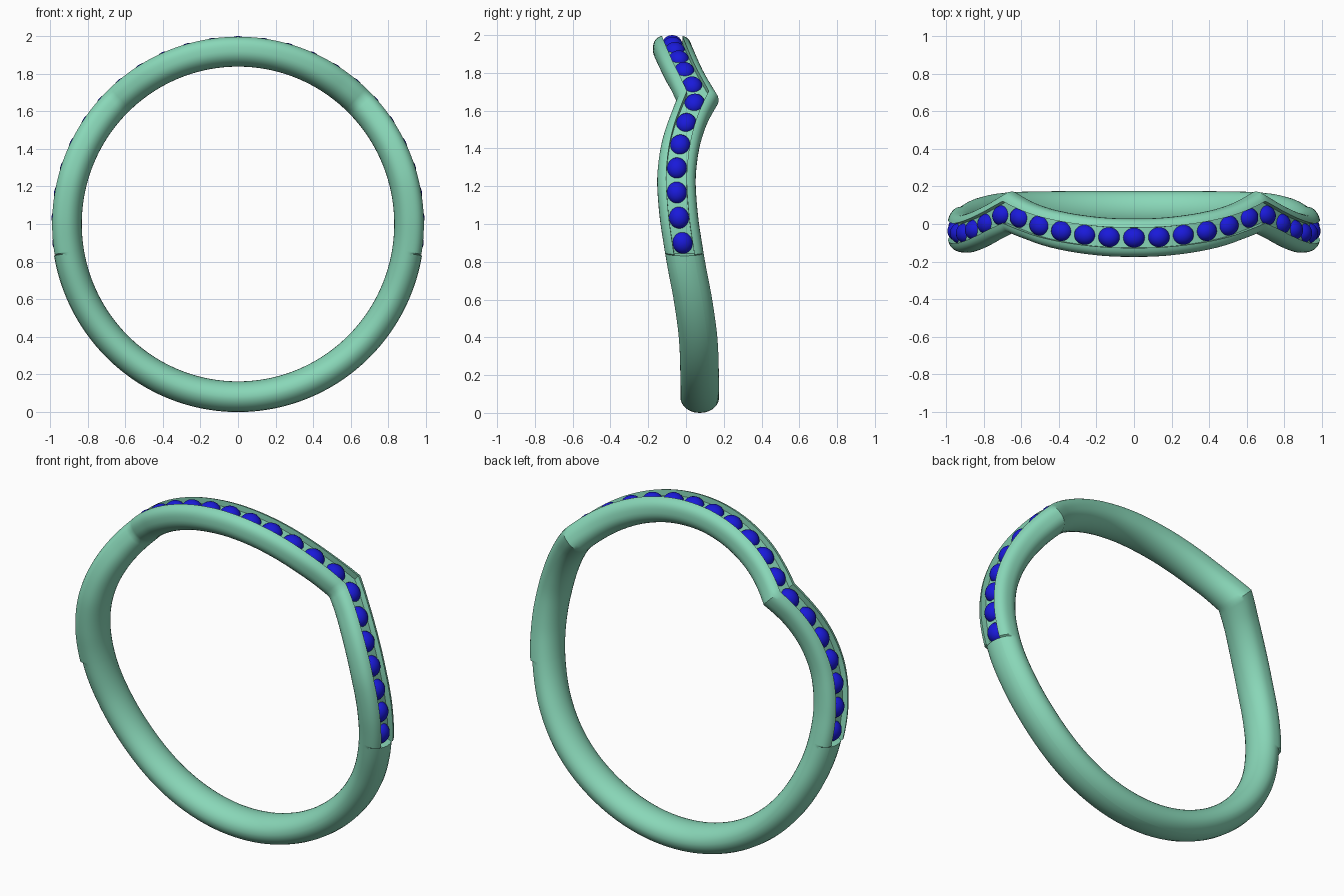
import bpy, bmesh
from math import sin, cos, pi, radians, atan2
from mathutils import Matrix, Vector

if "Cube" in bpy.data.objects:
    bpy.data.objects.remove(bpy.data.objects["Cube"])

KINK = 45.0     # angle of the bend above the horizontal
END = -9.5      # where the stone channel stops
R = 0.912       # band centre radius
RAD, WID = 0.081, 0.102   # band half thickness and half width
GROOVE, FLOOR = 0.054, 0.955
ZS = 1.0075     # ring is very slightly taller than wide

# sideways offset of the band by angle, from bottom to kink and kink to top
LOW = [(-90, .073), (-60, .072), (-41, .064), (-26, .037), (-14, .003), (-6, -.018),
       (2, -.037), (12, -.05), (18, -.048), (26, -.031), (34, .001), (KINK, .063)]
HIGH = [(KINK, .063), (50, .033), (58, -.009), (66, -.038), (74, -.058), (82, -.07), (90, -.073)]


def offset(t):
    """Smooth interpolation, with a hard corner at the kink."""
    pts = LOW if t <= KINK else HIGH
    i = 0
    while i < len(pts) - 2 and t > pts[i + 1][0]:
        i += 1

    def slope(k):
        if pts[k][0] in (-90, 90):
            return 0.0
        a, b = pts[max(k - 1, 0)], pts[min(k + 1, len(pts) - 1)]
        return (b[1] - a[1]) / (b[0] - a[0])
    (x0, y0), (x1, y1) = pts[i], pts[i + 1]
    h = x1 - x0
    u = (t - x0) / h
    return ((2*u**3 - 3*u*u + 1)*y0 + (u**3 - 2*u*u + u)*h*slope(i)
            + (3*u*u - 2*u**3)*y1 + (u**3 - u*u)*h*slope(i + 1))


def fold(a):
    a = (a + 90) % 360 - 90
    return a if a <= 90 else 180 - a


def outer(y, channel):
    n = 3.0 if channel else 2.0
    return R + RAD * max(0, 1 - abs(y / WID)**n)**(1 / n)


def section(t):
    """Cross-section as (y, radius); the outside is grooved within the channel."""
    ch = t > END
    pts = [(WID*cos(pi + pi*i/16), R + RAD*sin(pi + pi*i/16)) for i in range(17)]
    side = []
    for i in range(1, 9):
        y = WID - (WID - GROOVE) * (i / 8)**2
        side.append((y, outer(y, ch)))
    g = GROOVE - 0.001
    side.append((g, FLOOR if ch else outer(g, False)))
    mid = [(y, FLOOR if ch else outer(y, False)) for y in (.03, 0, -.03)]
    pts += side + mid + [(-y, r) for y, r in reversed(side)]
    wide = 1 + 0.07 * max(0, 1 - abs(t - KINK) / 8)   # mitre swell at the kink
    return [(y * wide, r) for y, r in pts]


def place(t, y, r):
    return Vector((r * cos(radians(t)), y, 1 + ZS * r * sin(radians(t))))


def finish(name, bm, color):
    bmesh.ops.recalc_face_normals(bm, faces=bm.faces)
    me = bpy.data.meshes.new(name)
    bm.to_mesh(me)
    bm.free()
    ob = bpy.data.objects.new(name, me)
    bpy.context.collection.objects.link(ob)
    mat = bpy.data.materials.new(name + "_color")
    mat.diffuse_color = color
    mat.use_nodes = True
    mat.node_tree.nodes["Principled BSDF"].inputs["Base Color"].default_value = mat.diffuse_color
    me.materials.append(mat)
    bpy.ops.object.select_all(action='DESELECT')
    ob.select_set(True)
    bpy.context.view_layer.objects.active = ob
    bpy.ops.object.shade_smooth_by_angle(angle=radians(35))


# band: sections swept round the ring, mirrored left to right
half = sorted({-90 + 1.5 * i for i in range(121)} | {END - 0.2, END + 0.2, END - 1.0})
angles = half + [180 - a for a in reversed(half[1:-1])]
bm = bmesh.new()
rings = []
for a in angles:
    t = fold(a)
    rings.append([bm.verts.new(place(a, offset(t) + y, r)) for y, r in section(t)])
for i, ra in enumerate(rings):
    rb = rings[(i + 1) % len(rings)]
    n = len(ra)
    for j in range(n):
        k = (j + 1) % n
        bm.faces.new((ra[j], ra[k], rb[k], rb[j]))
finish("band", bm, (0.25, 0.68, 0.48, 1))

# stones: a row of domed stones set in the channel
bm = bmesh.new()
for k in range(-12, 13):
    a = 90 + 8 * k
    y = offset(fold(a))
    ahead, behind = offset(fold(a + 2)), offset(fold(a - 2))
    lean = atan2(ahead - behind, radians(4) * R)
    m = (Matrix.Translation(place(a, y, 0.943)) @ Matrix.Rotation(radians(90 - a), 4, 'Y')
         @ Matrix.Rotation(-lean, 4, 'Z') @ Matrix.Diagonal((0.059, 0.054, 0.050, 1)))
    bmesh.ops.create_uvsphere(bm, u_segments=24, v_segments=12, radius=1, matrix=m)
finish("stones", bm, (0.01, 0.01, 0.7, 1))
